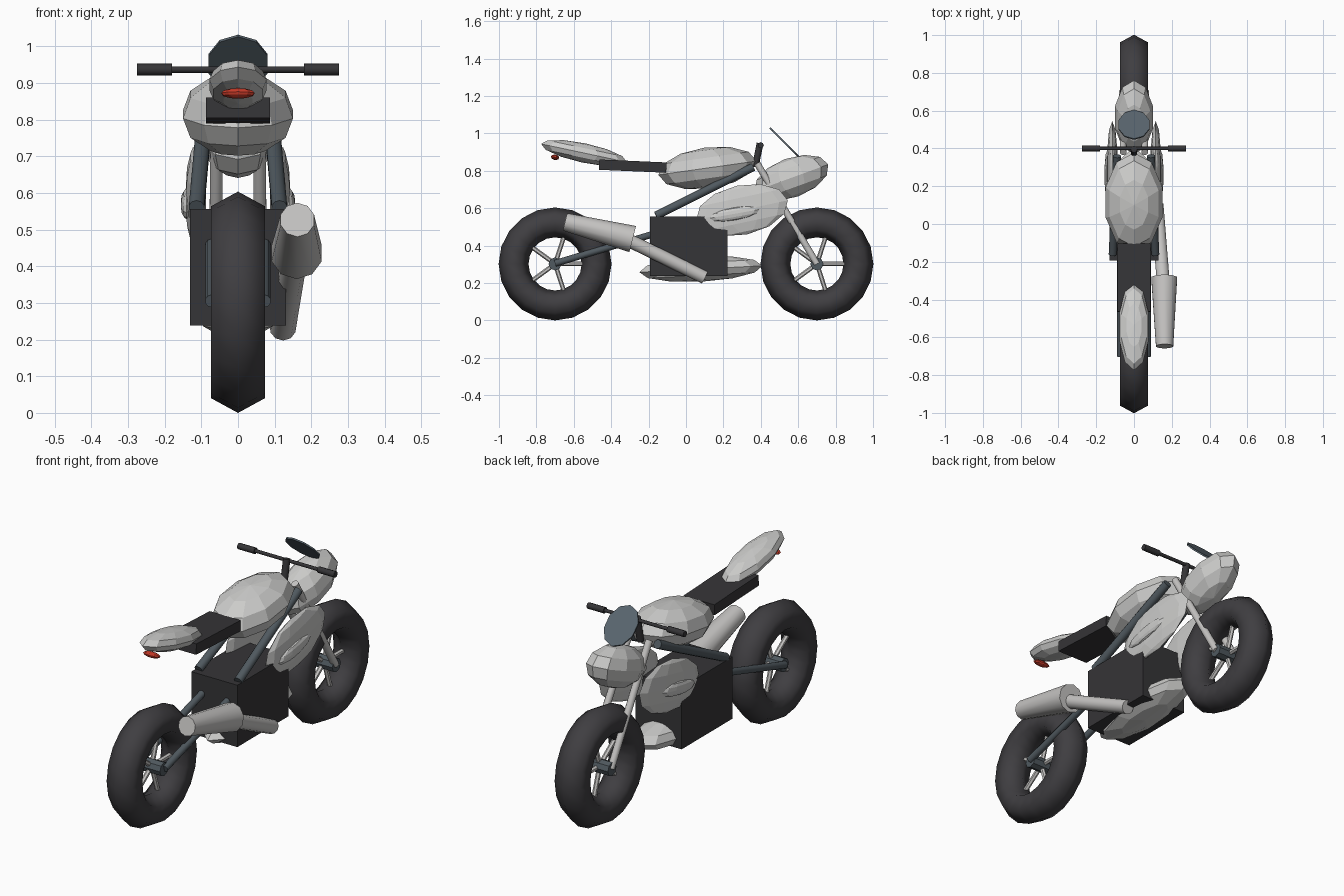
import bpy, math
from mathutils import Vector

if "Cube" in bpy.data.objects:
    bpy.data.objects.remove(bpy.data.objects["Cube"])


def mat(name, r, g, b):
    m = bpy.data.materials.new(name)
    m.diffuse_color = (r, g, b, 1)
    m.use_nodes = True
    m.node_tree.nodes["Principled BSDF"].inputs["Base Color"].default_value = m.diffuse_color
    return m


PAINT = mat("light_grey_paint", 0.60, 0.60, 0.59)
METAL = mat("bright_metal", 0.56, 0.55, 0.54)
TYRE = mat("tyre_rubber", 0.05, 0.048, 0.053)
DARK = mat("dark_plastic", 0.036, 0.035, 0.038)
SLATE = mat("slate_metal", 0.08, 0.10, 0.115)
GLASS = mat("tinted_screen", 0.10, 0.13, 0.155)
RED = mat("tail_red", 0.55, 0.04, 0.02)


def finish(name, m, smooth=None):
    ob = bpy.context.object
    ob.name = name
    ob.data.materials.append(m)
    if smooth:
        bpy.ops.object.shade_smooth_by_angle(angle=math.radians(smooth))
    return ob


def ellipsoid(name, loc, half, tilt, m, smooth=None):
    """Low-poly squashed ball, pitched about x (positive lifts the +y end)."""
    bpy.ops.mesh.primitive_uv_sphere_add(segments=10, ring_count=6, location=loc,
                                         rotation=(math.radians(tilt), 0, 0))
    ob = finish(name, m, smooth)
    ob.scale = (half[0] / 0.951, half[1], half[2])
    return ob


def tube(name, a, b, r1, m, r2=None, sides=10, smooth=50):
    """Straight or tapered tube between two points."""
    a, b = Vector(a), Vector(b)
    bpy.ops.mesh.primitive_cone_add(vertices=sides, radius1=r1,
                                    radius2=r1 if r2 is None else r2,
                                    depth=(b - a).length, location=(a + b) / 2,
                                    rotation=(b - a).to_track_quat('Z', 'Y').to_euler())
    return finish(name, m, smooth)


def box(name, loc, size, tilt, m):
    bpy.ops.mesh.primitive_cube_add(size=1, location=loc,
                                    rotation=(math.radians(tilt), 0, 0))
    ob = finish(name, m)
    ob.scale = size
    return ob


# wheels: tyre, hub and five spokes
for end, y in (("rear", -0.70), ("front", 0.70)):
    bpy.ops.mesh.primitive_torus_add(major_segments=20, minor_segments=6,
                                     major_radius=0.222, minor_radius=0.08,
                                     location=(0, y, 0.302),
                                     rotation=(0, math.pi / 2, 0))
    finish(end + "_tyre", TYRE, 80).scale.z = 1.06
    tube(end + "_hub", (-0.07, y, 0.302), (0.07, y, 0.302), 0.035, SLATE, sides=8, smooth=None)
    for i in range(5):
        t = i * math.tau / 5
        d = Vector((0, math.cos(t), math.sin(t)))
        c = Vector((0, y, 0.302))
        tube(f"{end}_spoke_{i + 1}", c + d * 0.02, c + d * 0.165, 0.012, METAL, sides=6)

# parts in mirrored pairs
for side, s in (("right", 1), ("left", -1)):
    tube(side + "_fork", (s * 0.063, 0.70, 0.302), (s * 0.057, 0.38, 0.84), 0.018, METAL)
    tube(side + "_swingarm", (s * 0.072, -0.70, 0.305), (s * 0.072, -0.13, 0.475), 0.018, SLATE)
    tube(side + "_frame_tube", (s * 0.113, -0.16, 0.56), (s * 0.09, 0.36, 0.82), 0.022, SLATE)
    tube(side + "_grip", (s * 0.18, 0.40, 0.937), (s * 0.275, 0.40, 0.937), 0.016, DARK, sides=8)
    ellipsoid(side + "_fairing", (s * 0.115, 0.30, 0.59), (0.028, 0.25, 0.133), 12, PAINT)
    ellipsoid(side + "_fairing_scoop", (s * 0.141, 0.26, 0.57), (0.015, 0.135, 0.034), 10, PAINT)

# handlebar and stem
tube("handlebar", (-0.19, 0.40, 0.937), (0.19, 0.40, 0.937), 0.009, DARK, sides=8)
tube("steering_stem", (0, 0.37, 0.82), (0, 0.396, 0.947), 0.018, DARK)

# bodywork
ellipsoid("fuel_tank", (0, 0.115, 0.815), (0.15, 0.265, 0.11), 8, PAINT)
ellipsoid("nose_fairing", (0, 0.565, 0.763), (0.10, 0.208, 0.106), 20, PAINT)
ellipsoid("tail_cowl", (0, -0.545, 0.895), (0.078, 0.235, 0.052), -12, PAINT)
ellipsoid("belly_pan", (0, 0.08, 0.275), (0.11, 0.33, 0.068), 3, PAINT)
ellipsoid("tail_light", (0, -0.70, 0.872), (0.045, 0.022, 0.014), -12, RED)

# seat and engine
box("seat", (0, -0.285, 0.825), (0.176, 0.36, 0.055), -2.5, DARK)
box("engine_block", (0, 0.015, 0.397), (0.262, 0.415, 0.318), 0, DARK)

# windscreen: thin tilted disc
bpy.ops.mesh.primitive_cylinder_add(vertices=10, radius=1, depth=1,
                                    location=(0, 0.525, 0.953),
                                    rotation=(math.radians(-45), 0, 0))
finish("windscreen", GLASS).scale = (0.085, 0.108, 0.008)

# exhaust on the right side
tube("exhaust_pipe", (0.122, 0.10, 0.23), (0.155, -0.31, 0.43), 0.036, METAL)
tube("muffler", (0.16, -0.285, 0.435), (0.162, -0.647, 0.527), 0.072, METAL, r2=0.048)
